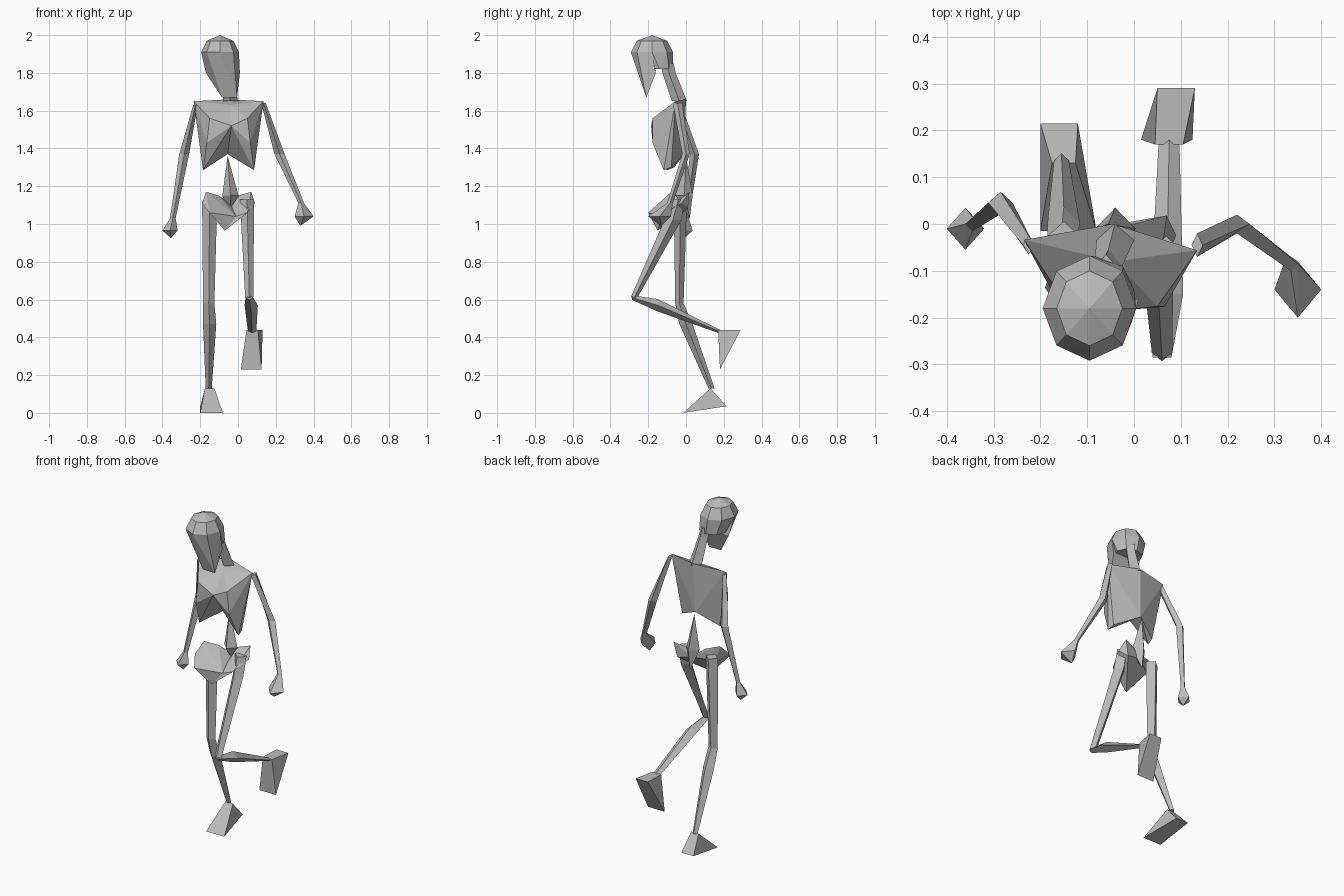
import bpy, bmesh
from math import cos, sin, tau
from mathutils import Vector

ACROSS = Vector((1, 0, 0))
BACK = Vector((0, 1, 0))
UP = Vector((0, 0, 1))

default_cube = bpy.data.objects.get("Cube")
if default_cube:
    bpy.data.objects.remove(default_cube)

bone = bpy.data.materials.new("bone grey")
bone.use_nodes = True
grey = (.5, .5, .5, 1)
bone.diffuse_color = grey
bone.node_tree.nodes["Principled BSDF"].inputs["Base Color"].default_value = grey


def finish(bm, name):
    """Turn a bmesh into a flat shaded object."""
    bmesh.ops.recalc_face_normals(bm, faces=bm.faces[:])
    mesh = bpy.data.meshes.new(name)
    bm.to_mesh(mesh)
    bm.free()
    mesh.materials.append(bone)
    part = bpy.data.objects.new(name, mesh)
    bpy.context.scene.collection.objects.link(part)


def ring(centre, width, depth, sides=4, depth_axis=BACK):
    """Corner points of a cross-section, given by its half sizes."""
    angles = [tau * step / sides for step in range(sides)]
    return [Vector(centre) + ACROSS * width * cos(angle)
            + depth_axis * depth * sin(angle) for angle in angles]


def edge(centre, half_width):
    """Both ends of a sideways edge."""
    offset = ACROSS * half_width
    return [Vector(centre) - offset, Vector(centre) + offset]


def hull(name, points):
    """Faceted solid wrapped around corner points."""
    bm = bmesh.new()
    for point in points:
        bm.verts.new(point)
    bmesh.ops.convex_hull(bm, input=bm.verts[:])
    unused = [vert for vert in bm.verts if not vert.link_faces]
    bmesh.ops.delete(bm, geom=unused, context='VERTS')
    finish(bm, name)


def limb(name, *sections):
    """Skin joining a chain of cross-sections."""
    bm = bmesh.new()
    loops = [[bm.verts.new(point) for point in section] for section in sections]
    for lower, upper in zip(loops, loops[1:]):
        for i in range(len(lower)):
            bm.faces.new((lower[i - 1], lower[i], upper[i], upper[i - 1]))
    bm.faces.new(loops[0])
    bm.faces.new(loops[-1])
    finish(bm, name)


def mirrored(side, turn, points):
    """Place points to one side of the spine, with the body part turned."""
    return [Vector((side * x - .05, y + side * x * turn, z)) for x, y, z in points]


# Skull: rounded cranium with a face tapering to the chin
crown = Vector((-.095, -.18, 2))
temples = ring(crown - UP * .09, .1, .112, sides=8)
skull_base = ring((-.08, -.14, 1.82), .08, .07, sides=8)
hull("cranium", [crown, *ring(crown - UP * .03, .07, .08, sides=8),
                 *temples, *skull_base])
front_temples = [point for point in temples if point.y < crown.y + .01]
jaw = edge((-.08, -.16, 1.8), .09)
chin = edge((-.045, -.21, 1.67), .04)
hull("face", front_temples + jaw + chin)

# Neck
limb("neck", ring((-.06, -.1, 1.85), .03, .035), ring((-.055, -.09, 1.8), .03, .035),
     ring((-.04, -.035, 1.65), .04, .04))

# Ribcage and pelvis: two lobes each, meeting at the middle
ribcage_middle = [(-.045, 0, 1.66), (-.055, -.01, 1.37),
                  (-.04, -.08, 1.63), (-.035, -.185, 1.52)]
shoulder = (.185, -.045, 1.65)
chest, lower_chest = (.1, -.17, 1.56), (.115, -.17, 1.43)
rib_tip, rib_back = (.135, -.11, 1.285), (.13, -.07, 1.3)
pelvis_middle = [(-.035, 0, 1.1), (-.07, -.15, .965), (-.01, -.13, 1.04)]
hip_crest, hip_rim = (.05, -.02, 1.15), (.12, -.03, 1.17)
hip_side, hip_front, hip_back = (.14, -.08, 1.11), (.1, -.16, 1.06), (.1, -.03, 1.08)
for side, label in ((-1, "right"), (1, "left")):
    ribs = mirrored(side, -.06, [shoulder, chest, lower_chest, rib_tip, rib_back])
    hull(label + "_ribcage", ribcage_middle + ribs)
    hip = mirrored(side, .4, [hip_crest, hip_rim, hip_side, hip_front, hip_back])
    hull(label + "_pelvis", pelvis_middle + hip)

# Lower spine
spine_top, spine_end = Vector((-.055, 0, 1.36)), Vector((-.04, .02, 1.03))
hull("lower_spine", [spine_top, *ring((-.04, -.01, 1.15), .043, .045), spine_end])

# Standing right leg
knee = ring((-.155, -.035, .58), .03, .022)
limb("right_thigh", ring((-.15, -.03, 1.12), .04, .035), knee)
limb("right_shin", knee, ring((-.15, 0, .47), .035, .035),
     ring((-.155, .135, .13), .016, .016))
hull("right_foot", edge((-.15, .13, .13), .025) + edge((-.14, -.015, 0), .06)
     + edge((-.16, .215, .035), .04))

# Raised left leg, with the shin held level behind the knee
limb("left_thigh", ring((.047, -.04, 1.13), .037, .035),
     ring((.05, -.07, 1.02), .034, .045), ring((.06, -.275, .61), .022, .018))
limb("left_shin", ring((.06, -.285, .61), .02, .012, depth_axis=UP),
     ring((.07, -.15, .57), .035, .033, depth_axis=UP),
     ring((.075, .18, .43), .022, .01, depth_axis=UP))
hull("left_foot", edge((.075, .17, .44), .03) + edge((.09, .29, .44), .04)
     + edge((.07, .18, .23), .055))

# Arms and hands
right_wrist = ring((-.345, 0, 1.03), .015, .015)
limb("right_arm", ring((-.225, -.045, 1.63), .012, .02),
     ring((-.285, .045, 1.37), .026, .024), right_wrist)
hull("right_hand", [*right_wrist, *ring((-.36, -.01, .965), .04, .045),
                    (-.355, -.01, .925)])
left_wrist = ring((.335, -.085, 1.11), .015, .015)
limb("left_arm", ring((.135, -.045, 1.64), .012, .025),
     ring((.22, 0, 1.37), .027, .02), left_wrist)
hull("left_hand", [*left_wrist, *ring((.35, -.14, 1.04), .05, .06),
                   (.33, -.13, .99)])
